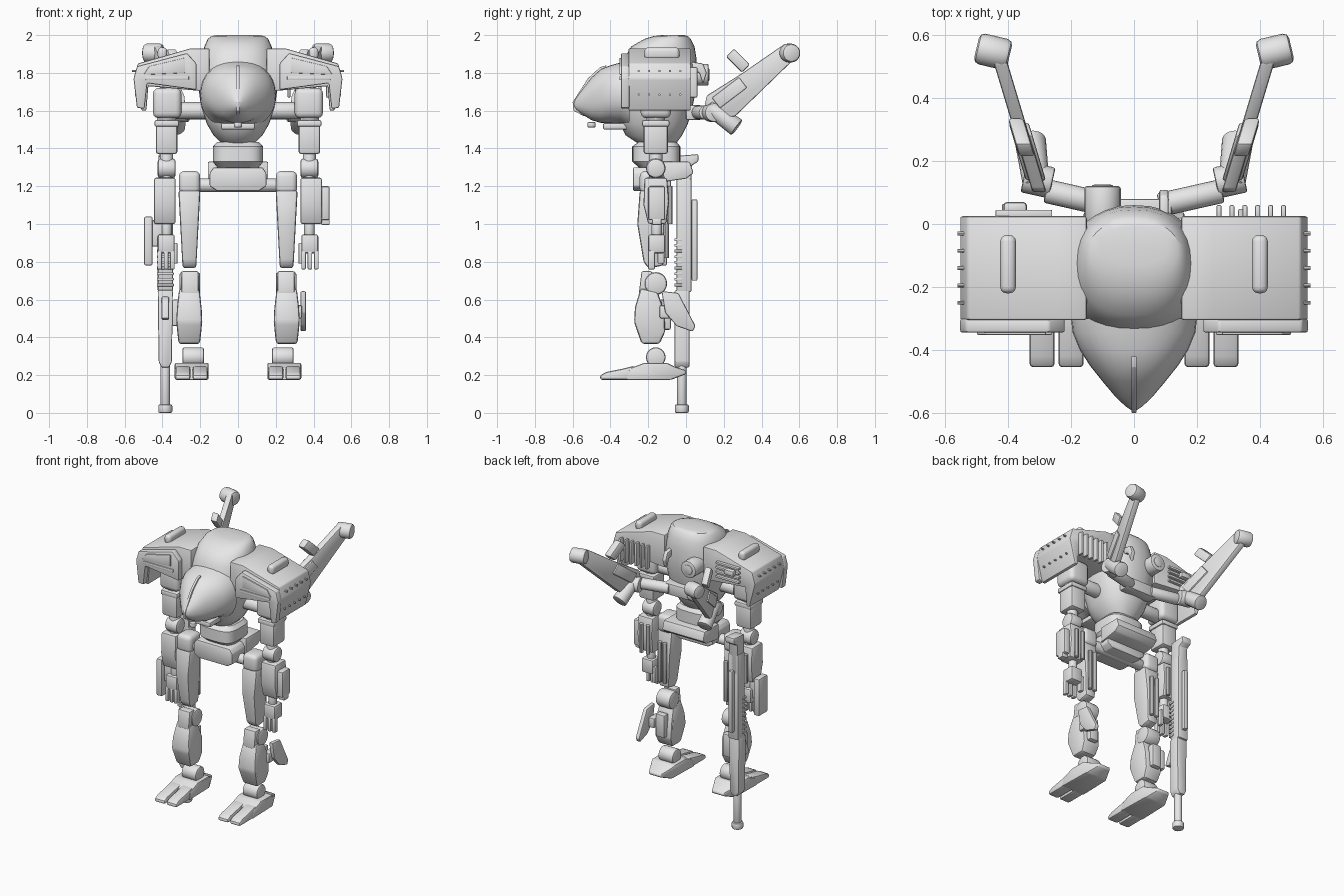
import bpy, bmesh, math
from mathutils import Vector, Matrix

if "Cube" in bpy.data.objects:
    bpy.data.objects.remove(bpy.data.objects["Cube"])

grey = bpy.data.materials.new("light_grey")
grey.diffuse_color = (0.8, 0.8, 0.8, 1)
grey.use_nodes = True
grey.node_tree.nodes["Principled BSDF"].inputs["Base Color"].default_value = grey.diffuse_color


def finish(bm, name, s=1, bevel=0, segs=2, warp=None):
    if bevel:
        edges = [e for e in bm.edges if e.is_manifold and e.calc_face_angle(0) > 0.3]
        bmesh.ops.bevel(bm, geom=edges, offset=bevel, segments=segs, profile=0.5,
                        affect='EDGES', clamp_overlap=True)
    for v in bm.verts:
        if warp:
            v.co = warp(v.co.copy())
        v.co.x *= s
    bmesh.ops.recalc_face_normals(bm, faces=bm.faces)
    me = bpy.data.meshes.new(name)
    bm.to_mesh(me)
    bm.free()
    me.materials.append(grey)
    ob = bpy.data.objects.new(name, me)
    bpy.context.collection.objects.link(ob)
    return ob


def box(name, x, y, z, s=1, bevel=0.01, segs=2, tilt=0, warp=None):
    """Box from (low, high) ranges, optionally tilted about x."""
    bm = bmesh.new()
    bmesh.ops.create_cube(bm, size=1)
    c = Vector((sum(x) / 2, sum(y) / 2, sum(z) / 2))
    for v in bm.verts:
        v.co = Vector((v.co.x * (x[1] - x[0]), v.co.y * (y[1] - y[0]), v.co.z * (z[1] - z[0])))
        v.co = Matrix.Rotation(tilt, 3, 'X') @ v.co + c
    return finish(bm, name, s, bevel, segs, warp)


def prism(name, pts, lo, hi, axis='x', s=1, bevel=0.008, warp=None):
    """Extrude a (y,z) outline along x, or an (x,z) outline along y."""
    bm = bmesh.new()
    put = (lambda p, d: (d, p[0], p[1])) if axis == 'x' else (lambda p, d: (p[0], d, p[1]))
    a = [bm.verts.new(put(p, lo)) for p in pts]
    b = [bm.verts.new(put(p, hi)) for p in pts]
    bm.faces.new(a)
    bm.faces.new(b)
    for i in range(len(a)):
        j = (i + 1) % len(a)
        bm.faces.new((a[i], a[j], b[j], b[i]))
    bmesh.ops.recalc_face_normals(bm, faces=bm.faces)
    return finish(bm, name, s, bevel, 2, warp)


def tube(name, p, q, r, s=1, r2=None, bevel=0.008, n=20):
    p, q = Vector(p), Vector(q)
    bm = bmesh.new()
    bmesh.ops.create_cone(bm, cap_ends=True, segments=n, radius1=r,
                          radius2=r if r2 is None else r2, depth=(q - p).length)
    m = Matrix.Translation((p + q) / 2) @ (q - p).to_track_quat('Z', 'Y').to_matrix().to_4x4()
    if bevel:
        rims = [e for e in bm.edges if e.calc_face_angle(0) > 1]
        bmesh.ops.bevel(bm, geom=rims, offset=bevel, segments=2, profile=0.5, affect='EDGES')
    bmesh.ops.transform(bm, matrix=m, verts=bm.verts)
    return finish(bm, name, s)


def loft(name, rings, axis='z', power=2.3, n=32):
    """Skin of superellipse rings: (station, low, high, half width)."""
    bm = bmesh.new()
    loops = []
    for t, lo, hi, w in rings:
        loop = []
        for i in range(n):
            a = 2 * math.pi * i / n
            c, d = math.cos(a), math.sin(a)
            x = w * math.copysign(abs(c) ** (2 / power), c)
            u = (lo + hi) / 2 + (hi - lo) / 2 * math.copysign(abs(d) ** (2 / power), d)
            loop.append(bm.verts.new((x, u, t) if axis == 'z' else (x, t, u)))
        loops.append(loop)
    for a, b in zip(loops, loops[1:]):
        for i in range(n):
            bm.faces.new((a[i], a[(i + 1) % n], b[(i + 1) % n], b[i]))
    bm.faces.new(loops[0])
    bm.faces.new(loops[-1])
    return finish(bm, name)


# Torso hull, cockpit and waist
loft("torso", [(1.43, -.26, -.05, .09), (1.47, -.32, -.02, .13), (1.53, -.35, .01, .165),
               (1.62, -.37, .035, .195), (1.72, -.36, .055, .21), (1.80, -.35, .06, .21),
               (1.88, -.325, .055, .195), (1.94, -.29, .045, .178), (1.98, -.22, .025, .16),
               (1.995, -.17, .01, .14), (2.0, -.13, -.01, .11)])
loft("cockpit", [(-.30, 1.50, 1.865, .2), (-.345, 1.53, 1.855, .195), (-.40, 1.535, 1.84, .172),
                 (-.45, 1.535, 1.82, .14), (-.50, 1.55, 1.775, .1), (-.55, 1.58, 1.71, .058),
                 (-.58, 1.605, 1.67, .026), (-.592, 1.62, 1.65, .008)], 'y', 2.2)
prism("cockpit_ridge", [(-.42, 1.84), (-.455, 1.83), (-.52, 1.77), (-.6, 1.645), (-.595, 1.6),
                        (-.54, 1.57), (-.45, 1.75)], -.008, .008, bevel=.002)
box("chin_plate", (-.09, .09), (-.44, -.3), (1.5, 1.535))
tube("chin_sensor", (0, -.5, 1.51), (0, -.5, 1.54), .022)
loft("waist", [(1.3, -.25, -.05, .11), (1.33, -.285, -.03, .133), (1.41, -.285, -.03, .133),
               (1.435, -.25, -.05, .11)], power=3.5)
prism("pelvis", [(-.13, 1.30), (-.15, 1.27), (-.15, 1.2), (-.11, 1.175), (.11, 1.175),
                 (.15, 1.2), (.15, 1.27), (.13, 1.30)], -.28, -.08, 'y')
prism("rear_skirt", [(-.14, 1.33), (.02, 1.33), (.04, 1.27), (0, 1.24), (-.14, 1.22)], -.16, .16)
tube("hip_axle", (-.25, -.18, 1.205), (.25, -.18, 1.205), .035)

# Back fittings
tube("back_turbine", (-.1, 0, 1.79), (-.1, .12, 1.79), .058)
tube("back_turbine_core", (-.1, .1, 1.79), (-.1, .125, 1.79), .035)
prism("back_hook", [(.02, 1.86), (.09, 1.85), (.11, 1.8), (.09, 1.74), (.07, 1.8), (.02, 1.82)], .08, .11)
box("back_mount", (-.12, .12), (0, .08), (1.55, 1.63))
box("side_sensor", (.185, .235), (-.29, -.23), (1.78, 1.85))

for s, side in ((1, "left"), (-1, "right")):
    def nm(t):
        return side + "_" + t

    # Shoulder pod with hanging outer wall
    prism(nm("pod"), [(.15, 1.93), (.25, 1.93), (.53, 1.85), (.553, 1.77), (.51, 1.60),
                      (.485, 1.60), (.475, 1.73), (.15, 1.70)], -.305, .025, 'y', s)
    prism(nm("pod_front_plate"), [(.22, 1.85), (.27, 1.905), (.535, 1.835), (.553, 1.77), (.535, 1.615),
                                  (.495, 1.61), (.48, 1.745), (.22, 1.71)], -.345, -.30, 'y', s)
    prism(nm("pod_front_panel"), [(.28, 1.80), (.28, 1.88), (.47, 1.835), (.5, 1.79)],
          -.352, -.34, 'y', s, .003)
    box(nm("pod_front_slot"), (.26, .49), (-.352, -.34), (1.762, 1.782), s, .004)
    box(nm("pod_top_handle"), (.375, .425), (-.22, -.035), (1.87, 1.935), s, .02, 3)
    for row, (x, z) in enumerate(((.549, 1.81), (.533, 1.685))):
        for i in range(5):
            y = -.25 + i * .055
            tube(nm("pod_rivet_%d_%d" % (row, i)), (x - .01, y, z), (x + .012, y, z), .006, s, bevel=0, n=8)

    # Back wing, tip drum, pod box and thruster
    def lean(v):
        v.x += .3 + .3 * (v.y - .1)
        return v
    prism(nm("wing"), [(.1, 1.63), (.11, 1.68), (.3, 1.8), (.51, 1.945), (.57, 1.87),
                       (.26, 1.57), (.19, 1.56)], -.022, .022, 'x', s, .008, lean)
    box(nm("wing_plate"), (-.032, .032), (.14, .32), (1.66, 1.73), s, .006, tilt=.65, warp=lean)
    tube(nm("wing_tip_drum"), (.395, .535, 1.905), (.5, .56, 1.905), .05, s, bevel=.018)
    box(nm("wing_box"), (-.02, .03), (.215, .335), (1.835, 1.895), s, tilt=-.79, warp=lean)
    tube(nm("thruster"), (.31, .12, 1.62), (.33, .27, 1.51), .042, s, r2=.05)
    tube(nm("thruster_hub"), (.26, .13, 1.59), (.35, .15, 1.59), .05, s)
    tube(nm("wing_arm"), (.08, .06, 1.59), (.28, .105, 1.59), .038, s)

    # Arm
    tube(nm("shoulder_axle"), (.1, -.16, 1.6), (.33, -.16, 1.6), .045, s)
    box(nm("shoulder"), (.3, .45), (-.24, -.08), (1.56, 1.72), s, .03, 3)
    tube(nm("upper_arm_neck"), (.38, -.16, 1.5), (.38, -.16, 1.6), .05, s)
    box(nm("upper_arm"), (.32, .435), (-.225, -.095), (1.37, 1.545), s, .015)
    box(nm("upper_arm_cuff"), (.312, .442), (-.232, -.088), (1.515, 1.55), s)
    tube(nm("elbow"), (.33, -.16, 1.295), (.425, -.16, 1.295), .052, s, bevel=.015)
    tube(nm("elbow_post"), (.378, -.16, 1.22), (.378, -.16, 1.39), .035, s)
    prism(nm("forearm"), [(-.22, 1.245), (-.1, 1.245), (-.09, 1.12), (-.105, 1.0), (-.2, 1.0), (-.225, 1.1)],
          .33, .445, 'x', s, .012)
    for i in range(2):
        x = .355 + i * .05
        tube(nm("forearm_rod_%d" % i), (x, -.085, 1.0), (x, -.085, 1.2), .014, s, n=10, bevel=0)
    tube(nm("wrist"), (.378, -.155, .92), (.378, -.155, 1.02), .028, s)
    box(nm("palm"), (.335, .425), (-.2, -.11), (.845, .945), s, .012)
    for i in range(3):
        x = .335 + i * .034
        box(nm("finger_%d" % i), (x, x + .024), (-.2, -.165), (.76, .86), s, .006)
    box(nm("thumb"), (.32, .345), (-.15, -.115), (.79, .9), s, .006)

    # Leg
    box(nm("hip_joint"), (.2, .313), (-.245, -.115), (1.16, 1.28), s, .028, 3)
    prism(nm("thigh"), [(-.245, 1.18), (-.13, 1.18), (-.115, 1.0), (-.12, .78), (-.2, .765),
                        (-.225, .8), (-.258, 1.0)], .2, .315, 'x', s, .015,
          lambda v: Vector((.257 + (v.x - .257) * min(1, .62 + (v.z - .76) * .95), v.y, v.z)))
    for i in range(2):
        x = .237 + i * .04
        tube(nm("thigh_rod_%d" % i), (x, -.105, .82), (x, -.105, 1.1), .015, s, n=10, bevel=.003)
    tube(nm("knee"), (.2, -.16, .685), (.31, -.16, .685), .06, s, bevel=.014)
    prism(nm("knee_guard"), [(-.235, .75), (-.18, .75), (-.17, .63), (-.25, .63)], .21, .3, 'x', s)
    prism(nm("shin"), [(-.24, .66), (-.15, .64), (-.115, .54), (-.11, .43), (-.14, .365), (-.235, .365),
                       (-.275, .48), (-.27, .56)], .19, .33, 'x', s, .015,
          lambda v: Vector((.258 + (v.x - .26) * (1 - 2.2 * abs(v.z - .5) ** 1.2), v.y, v.z)))
    box(nm("calf_block"), (.225, .295), (-.13, -.08), (.44, .6), s)

    # Foot
    tube(nm("ankle"), (.18, -.16, .295), (.295, -.16, .295), .052, s, bevel=.012)
    prism(nm("foot"), [(-.32, .175), (-.3, .235), (-.22, .265), (-.1, .265), (-.06, .245), (0, .225),
                       (0, .205), (-.08, .175)], .155, .335, 'x', s, .012,
          lambda v: Vector((.245 + (v.x - .245) * (1 - max(0, v.y + .1) * 5), v.y, v.z)))
    for i, x in enumerate((.16, .252)):
        prism(nm("toe_%d" % i), [(-.455, .175), (-.455, .2), (-.42, .217), (-.33, .235), (-.27, .25),
                                 (-.27, .175)], x, x + .08, 'x', s, .012)

# One-sided pod details
for i in range(6):
    x = .27 + i * .041
    box("pod_vent_fin_%d" % i, (x - .008, x + .008), (.02, .06), (1.67, 1.83), bevel=.005)
for i in range(4):
    z = 1.75 + i * .032
    box("pod_louver_%d" % i, (-.44, -.26), (.02, .045), (z, z + .016), bevel=.004)
box("pod_rear_grip", (-.415, -.34), (.03, .07), (1.8, 1.84), bevel=.012)

# One-sided arm and leg plates
box("left_forearm_pod", (.435, .485), (-.2, -.11), (1.02, 1.2))
box("left_forearm_pod_base", (.44, .485), (-.18, -.13), (.995, 1.03), bevel=.006)
box("right_forearm_pod", (-.497, -.452), (-.2, -.1), (.78, 1.04))
box("right_forearm_pod_link", (-.46, -.4), (-.17, -.13), (.88, 1.02))
prism("left_calf_fin", [(-.13, .645), (-.04, .635), (.05, .46), (.035, .43), (-.05, .46), (-.11, .53)],
      .33, .36)
box("left_calf_fin_strut", (.29, .34), (-.14, -.06), (.5, .57))
box("right_calf_pack", (-.35, -.31), (-.19, -.11), (.46, .6))

# Rifle hanging behind the right arm, muzzle down
GX = -.385
prism("rifle_stock", [(-.05, 1.36), (.065, 1.37), (.065, 1.33), (.03, 1.31), (.03, 1.1), (-.05, 1.1)],
      GX - .035, GX + .035)
box("rifle_receiver", (GX - .04, GX + .04), (-.05, .03), (.64, 1.24))
box("rifle_rail", (GX - .015, GX + .015), (.03, .06), (.7, 1.13), bevel=.006)
for i in range(9):
    z = .67 + i * .03
    box("rifle_rib_%d" % i, (GX - .045, GX + .045), (-.062, -.02), (z, z + .014), bevel=.003)
prism("rifle_foregrip", [(-.05, .62), (-.09, .6), (-.13, .5), (-.09, .49), (-.05, .54)], GX - .02, GX + .02)
prism("rifle_shroud", [(-.04, .65), (.04, .65), (.035, .27), (.02, .24), (-.02, .24), (-.035, .27)],
      -.06, .018, 'y', warp=lambda v: v + Vector((GX, 0, 0)))
tube("rifle_barrel", (GX, -.022, .03), (GX, -.022, .3), .025)
tube("rifle_muzzle", (GX, -.022, 0), (GX, -.022, .045), .037)

# Keep hard edges sharp and curved skins smooth
for ob in bpy.context.collection.objects:
    ob.select_set(True)
    bpy.context.view_layer.objects.active = ob
bpy.ops.object.shade_smooth_by_angle(angle=math.radians(32))
